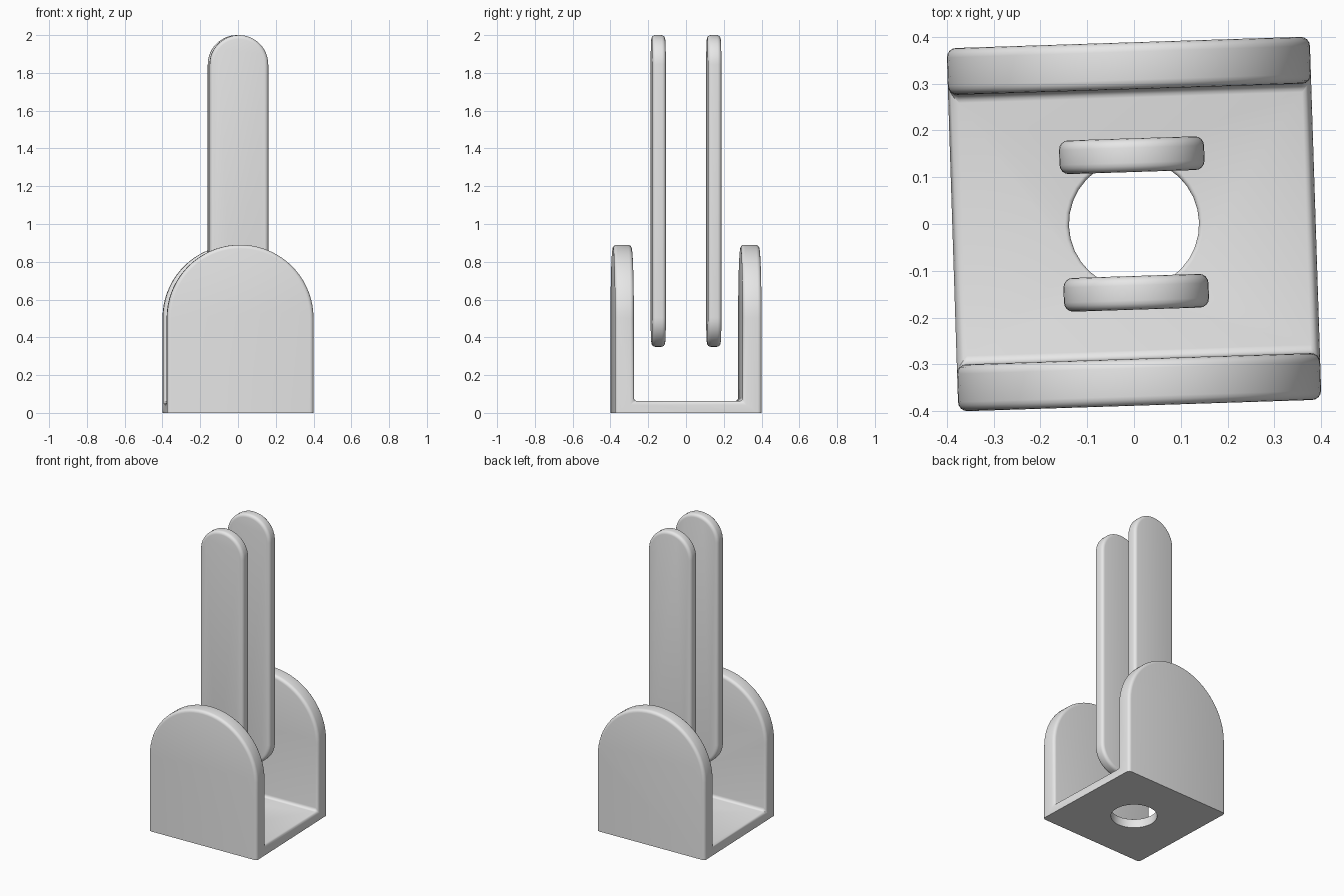
import bpy, bmesh, math
from mathutils import Matrix

cube = bpy.data.objects.get("Cube")
if cube:
    bpy.data.objects.remove(cube, do_unlink=True)

TURN = math.radians(1.85)      # whole model is turned slightly
HALF = 0.388                   # half width of the bracket
ROUND = 0.02

grey = bpy.data.materials.new("plain grey")
grey.use_nodes = True
colour = (0.8, 0.8, 0.8, 1)
grey.diffuse_color = colour
grey.node_tree.nodes["Principled BSDF"].inputs["Base Color"].default_value = colour


def arc(cx, cz, r, start, end, steps):
    angles = [math.radians(start + (end - start) * i / steps) for i in range(steps + 1)]
    return [(cx + r * math.cos(a), cz + r * math.sin(a)) for a in angles]


def prism(name, outline, depth, axis="Y"):
    """Extrude an outline (across, up) symmetrically along X, Y or Z."""
    place = {"X": lambda u, v, d: (d, u, v),
             "Y": lambda u, v, d: (u, d, v),
             "Z": lambda u, v, d: (u, v, d)}[axis]
    bm = bmesh.new()
    ends = [[bm.verts.new(place(u, v, d)) for u, v in outline] for d in (-depth, depth)]
    bm.faces.new(ends[0])
    bm.faces.new(ends[1])
    n = len(outline)
    for i in range(n):
        j = (i + 1) % n
        bm.faces.new((ends[0][i], ends[0][j], ends[1][j], ends[1][i]))
    bmesh.ops.recalc_face_normals(bm, faces=bm.faces)
    mesh = bpy.data.meshes.new(name)
    bm.to_mesh(mesh)
    bm.free()
    mesh.materials.append(grey)
    obj = bpy.data.objects.new(name, mesh)
    bpy.context.collection.objects.link(obj)
    return obj


def activate(obj):
    bpy.ops.object.select_all(action="DESELECT")
    obj.select_set(True)
    bpy.context.view_layer.objects.active = obj


def cut(obj, cutter, operation):
    mod = obj.modifiers.new("cut", "BOOLEAN")
    mod.operation, mod.object, mod.solver = operation, cutter, "EXACT"
    activate(obj)
    bpy.ops.object.modifier_apply(modifier=mod.name)
    bpy.data.objects.remove(cutter, do_unlink=True)


def finish(obj, weight):
    """Round the sharp edges by a weight rule, then shade and turn the part."""
    bm = bmesh.new()
    bm.from_mesh(obj.data)
    bmesh.ops.dissolve_limit(bm, angle_limit=0.01, verts=bm.verts, edges=bm.edges)
    layer = bm.edges.layers.float.new("bevel_weight_edge")
    for e in bm.edges:
        if len(e.link_faces) == 2 and e.calc_face_angle() > math.radians(30):
            e[layer] = weight(e)
    bm.to_mesh(obj.data)
    bm.free()
    mod = obj.modifiers.new("rounding", "BEVEL")
    mod.limit_method, mod.width, mod.segments = "WEIGHT", ROUND, 4
    activate(obj)
    bpy.ops.object.modifier_apply(modifier=mod.name)
    obj.data.transform(Matrix.Rotation(TURN, 4, "Z"))
    bpy.ops.object.shade_smooth_by_angle(angle=math.radians(35))


# Bracket: U-shaped channel trimmed to an arch, with a round hole in its floor
inner, floor = HALF - 0.1, 0.062
channel = [(-HALF, 0), (HALF, 0), (HALF, 1), (inner, 1),
           (inner, floor), (-inner, floor), (-inner, 1), (-HALF, 1)]
bracket = prism("bracket", channel, 0.6, "X")
arch = [(-HALF, -0.2), (HALF, -0.2)] + arc(0, 0.89 - HALF, HALF, 0, 180, 36)
cut(bracket, prism("arch_trim", arch, 0.6), "INTERSECT")
cut(bracket, prism("hole_cutter", arc(0, 0, 0.139, 0, 348.75, 31), 0.3, "Z"), "DIFFERENCE")


def bracket_weight(e):
    a, b = e.verts
    if max(a.co.z, b.co.z) < 0.01:
        return 0                                  # crisp underside
    if max(a.co.xy.length, b.co.xy.length) < 0.2:
        return 0.45 if min(a.co.z, b.co.z) > 0.01 else 0
    return 1


finish(bracket, bracket_weight)

# Two upright blades with round ends
R = 0.155
blade_outline = arc(0, 2 - R, R, 0, 180, 24) + arc(0, 0.35 + R, R, 180, 360, 24)
for name, side in (("front_blade", -1), ("back_blade", 1)):
    blade = prism(name, blade_outline, 0.036)
    blade.data.transform(Matrix.Translation((0, side * 0.147, 0)))
    finish(blade, lambda e: 1)
